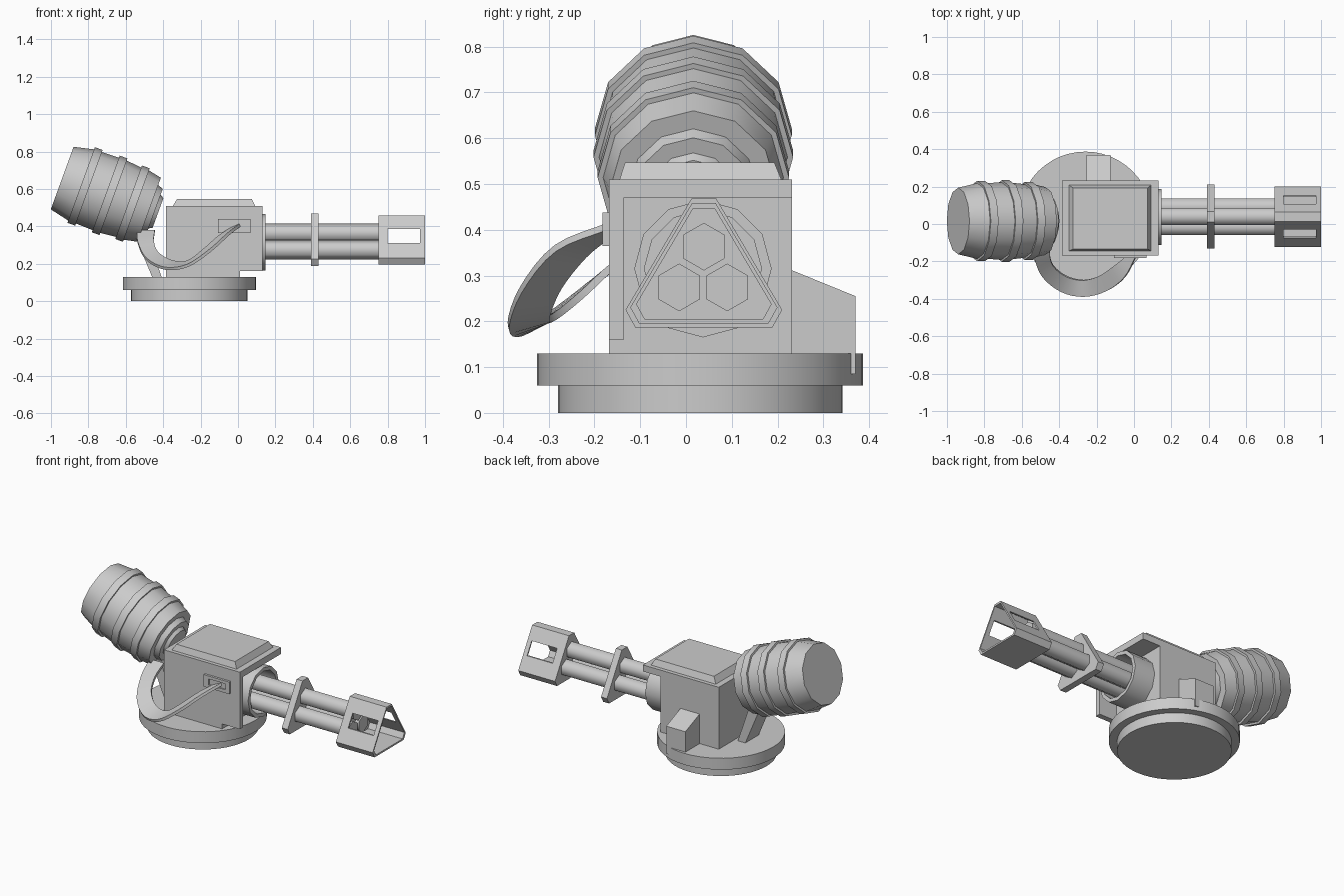
import bpy, bmesh, math
from mathutils import Vector, Matrix

if "Cube" in bpy.data.objects:
    bpy.data.objects.remove(bpy.data.objects["Cube"])


def make(name, verts, faces, smooth=None):
    me = bpy.data.meshes.new(name)
    me.from_pydata([tuple(v) for v in verts], [], faces)
    bm = bmesh.new()
    bm.from_mesh(me)
    bmesh.ops.recalc_face_normals(bm, faces=bm.faces)
    bm.to_mesh(me)
    bm.free()
    ob = bpy.data.objects.new(name, me)
    bpy.context.collection.objects.link(ob)
    if smooth:
        select(ob)
        bpy.ops.object.shade_smooth_by_angle(angle=math.radians(smooth))
    return ob


def select(ob):
    bpy.ops.object.select_all(action='DESELECT')
    bpy.context.view_layer.objects.active = ob
    ob.select_set(True)


def loft(name, rings, smooth=None, caps=True):
    n = len(rings[0])
    verts = [v for r in rings for v in r]
    faces = [(i * n + j, i * n + (j + 1) % n, (i + 1) * n + (j + 1) % n, (i + 1) * n + j)
             for i in range(len(rings) - 1) for j in range(n)]
    if caps:
        faces += [tuple(range(n)), tuple(range((len(rings) - 1) * n, len(rings) * n))]
    return make(name, verts, faces, smooth)


def prism_x(name, pts, x0, x1, smooth=None):
    return loft(name, [[(x, y, z) for y, z in pts] for x in (x0, x1)], smooth)


def rect(x0, x1, y0, y1, z):
    return [(x0, y0, z), (x1, y0, z), (x1, y1, z), (x0, y1, z)]


def box(name, x0, x1, y0, y1, z0, z1):
    return loft(name, [rect(x0, x1, y0, y1, z0), rect(x0, x1, y0, y1, z1)])


def ngon(cy, cz, r, n):
    return [(cy + r * math.sin(2 * math.pi * i / n), cz + r * math.cos(2 * math.pi * i / n))
            for i in range(n)]


def cut(ob, cutter):
    cutter.hide_render = True
    m = ob.modifiers.new("cut", 'BOOLEAN')
    m.operation, m.solver, m.object = 'DIFFERENCE', 'EXACT', cutter
    select(ob)
    bpy.ops.object.modifier_apply(modifier=m.name)
    bpy.data.objects.remove(cutter)


# Stepped round base
for name, r, z0, z1 in (("base_lower", .311, 0, .06), ("base_upper", .356, .06, .13)):
    circle = ngon(-.26, .031, r, 48)
    loft(name, [[(x, y, z) for x, y in circle] for z in (z0, z1)], 30)

# Housing with front hood on the roof and one side
box("housing", -.385, .01, -.168, .232, .13, .51)
box("hood_roof", .01, .13, -.168, .232, .47, .51)
box("hood_side", .01, .13, -.168, -.135, .16, .47)
loft("roof_panel", [rect(-.348, .092, -.145, .208, .51), rect(-.325, .073, -.133, .193, .547)])

# Rear side box with a sloping top, hanging over the base edge
prism_x("side_box", [(.23, .085), (.37, .085), (.37, .255), (.23, .312)], -.255, -.125)

# Barrel collar: open tube in the hood
outer, inner = ngon(.037, .315, .15, 12), ngon(.037, .315, .128, 12)
loft("barrel_collar", [[(x, y, z) for y, z in p] for x, p in
     ((.01, outer), (.147, outer), (.147, inner), (.012, inner))], 35, caps=False)

# Three six-sided barrels
for i, (y, z) in enumerate(((.039, .363), (-.015, .274), (.09, .274))):
    prism_x(f"barrel_{i + 1}", ngon(y, z, .052, 6), .0, .79, 65)


# Clipped triangle plate and muzzle shroud
def triangle(s):
    pts = [(-.15, -.128), (.15, -.128), (.171, -.09), (.027, .153), (-.027, .153), (-.171, -.09)]
    return [(.039 + y * s, .315 + z * s) for y, z in pts]


prism_x("barrel_clamp", triangle(1), .39, .43)
shroud = prism_x("muzzle_shroud", triangle(.94), .75, 1.0)
cut(shroud, prism_x("shroud_bore", triangle(.86), .765, 1.1))
cut(shroud, box("window_cutter", .8, .973, -.4, .4, .31, .385))

# Tilted ammunition drum, turned from a profile with three bands
direction = Vector((.940, 0, -.342))
up = Vector((.342, 0, .940))
side = Vector((0, 1, 0))
start = Vector((-.94, .016, .658))
profile = [(0, .178), (.08, .196)]
for t, r in ((.13, .203), (.27, .206), (.40, .197)):
    profile += [(t - .022, r), (t - .022, r + .012), (t + .022, r + .012), (t + .022, r)]
profile += [(.495, .182), (.495, .14), (.525, .13), (.525, .095), (.545, .085)]
loft("drum", [[start + direction * t + side * y + up * z for y, z in ngon(0, 0, r, 12)]
              for t, r in profile], 35)

# Strut from base to drum
loft("drum_strut", [rect(-.455, -.405, -.05, .08, .12), rect(-.56, -.49, -.05, .08, .37)])

# Feed port frame on the front side
port = box("feed_port", -.107, .068, -.182, -.168, .364, .438)
cut(port, box("port_cutter", -.072, .042, -.2, -.175, .384, .42))

# Feed belt: flat ribbon from the port round to the drum (outer edge, inner edge)
stations = [
    ((.015, -.165, .41), (-.03, -.165, .39)),
    ((-.05, -.285, .36), (-.10, -.22, .345)),
    ((-.15, -.36, .27), (-.18, -.275, .275)),
    ((-.27, -.388, .19), (-.27, -.30, .21)),
    ((-.39, -.36, .175), (-.36, -.28, .215)),
    ((-.49, -.28, .225), (-.43, -.225, .26)),
    ((-.535, -.17, .31), (-.45, -.16, .32)),
    ((-.54, -.08, .375), (-.445, -.08, .375)),
]


def spline(pts, steps=4):
    p = [Vector(v) for v in pts]
    p = [2 * p[0] - p[1]] + p + [2 * p[-1] - p[-2]]
    out = []
    for i in range(1, len(p) - 2):
        a, b, c, d = p[i - 1:i + 3]
        for k in range(steps):
            t = k / steps
            out.append(.5 * (2 * b + (c - a) * t + (2 * a - 5 * b + 4 * c - d) * t * t
                             + (3 * b - a - 3 * c + d) * t ** 3))
    return out + [p[-2]]


edge_o, edge_i = (spline([s[k] for s in stations]) for k in (0, 1))
rings = []
for i, (o, n) in enumerate(zip(edge_o, edge_i)):
    along = edge_o[min(i + 1, len(edge_o) - 1)] - edge_o[max(i - 1, 0)]
    h = along.cross(n - o).normalized() * .008
    rings.append([o + h, n + h, n - h, o - h])
loft("feed_belt", rings, 35)
